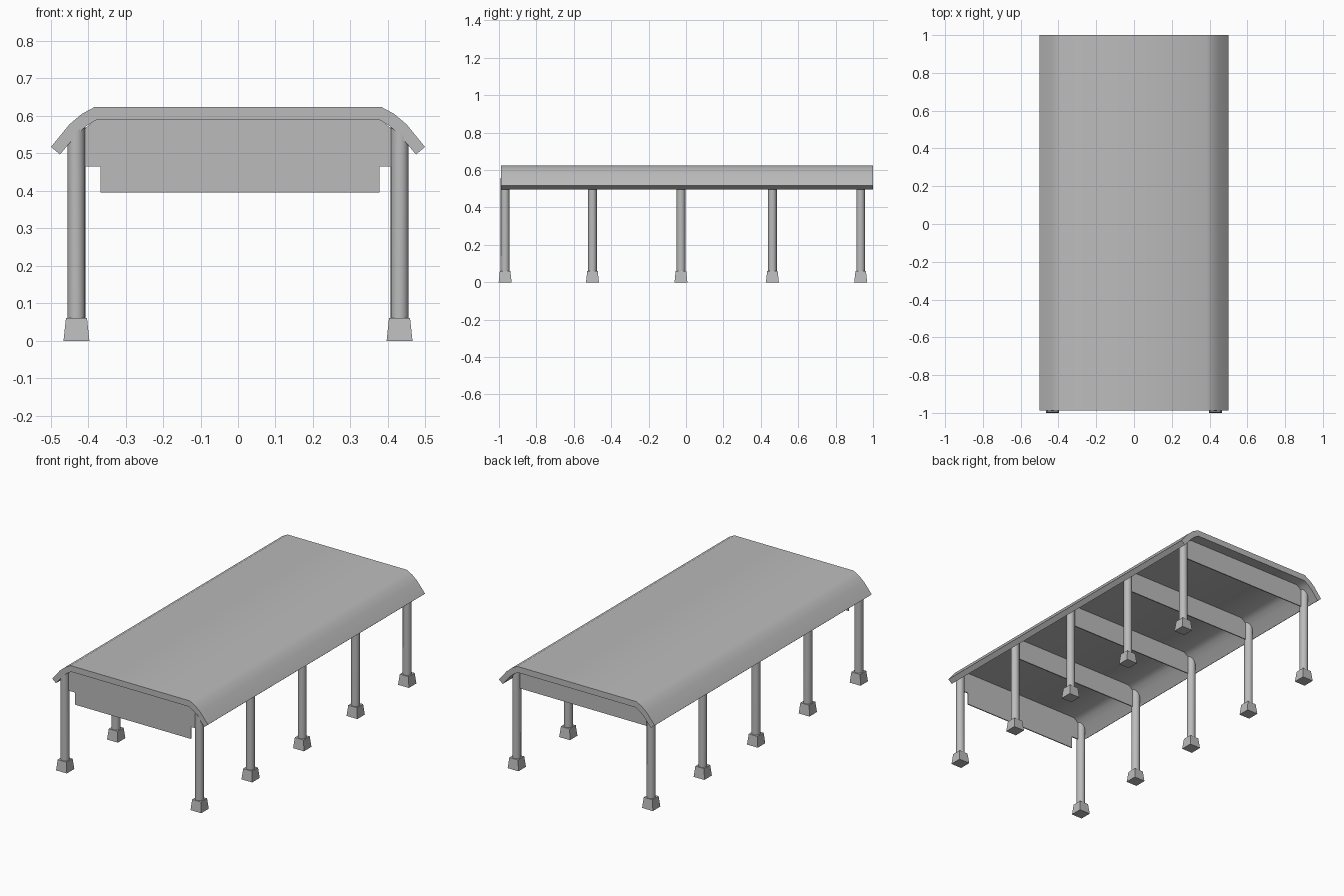
import bpy, bmesh, math

if "Cube" in bpy.data.objects:
    bpy.data.objects.remove(bpy.data.objects["Cube"])

grey = bpy.data.materials.new("light grey")
grey.diffuse_color = (0.5, 0.5, 0.5, 1)
grey.use_nodes = True
grey.node_tree.nodes["Principled BSDF"].inputs["Base Color"].default_value = grey.diffuse_color

POST_X = 0.431
POST_R = 0.0235
ROWS = [-0.967, -0.5, -0.027, 0.462, 0.934]


def finish(bm, name, smooth=None):
    bmesh.ops.recalc_face_normals(bm, faces=bm.faces)
    me = bpy.data.meshes.new(name)
    bm.to_mesh(me)
    bm.free()
    me.materials.append(grey)
    ob = bpy.data.objects.new(name, me)
    bpy.context.collection.objects.link(ob)
    if smooth:
        bpy.ops.object.select_all(action='DESELECT')
        ob.select_set(True)
        bpy.context.view_layer.objects.active = ob
        bpy.ops.object.shade_smooth_by_angle(angle=math.radians(smooth))
    return ob


def extrude_profile(pts, y0, y1, name, smooth=None):
    """Extrude an XZ outline along y."""
    bm = bmesh.new()
    face = bm.faces.new([bm.verts.new((x, y0, z)) for x, z in pts])
    res = bmesh.ops.extrude_face_region(bm, geom=[face])
    moved = [v for v in res["geom"] if isinstance(v, bmesh.types.BMVert)]
    bmesh.ops.translate(bm, verts=moved, vec=(0, y1 - y0, 0))
    return finish(bm, name, smooth)


# Roof shell with drooping eaves
outer = [(0.382, 0.624), (0.417, 0.605), (0.45, 0.577), (0.499, 0.517)]
inner = [(0.475, 0.497), (0.432, 0.548), (0.406, 0.572), (0.378, 0.589)]
half = outer + inner
extrude_profile(half + [(-x, z) for x, z in reversed(half)], -0.988, 1.0, "roof", 35)


def underside(x):
    """Height of a post top, just inside the sloped eave."""
    return 0.555 - (abs(x) - 0.432) * 1.05


# Posts with sloped tops, standing on tapered footings
for i, y in enumerate(ROWS):
    for side, x in (("left", -POST_X), ("right", POST_X)):
        bm = bmesh.new()
        bmesh.ops.create_cone(bm, cap_ends=True, segments=20,
                              radius1=POST_R, radius2=POST_R, depth=1)
        for v in bm.verts:
            top = v.co.z > 0
            v.co.x += x
            v.co.y += y
            v.co.z = underside(v.co.x) if top else 0.05
        finish(bm, f"{side}_post_{i + 1}", 35)

        bm = bmesh.new()
        bmesh.ops.create_cube(bm, size=1)
        for v in bm.verts:
            w = 0.056 if v.co.z > 0 else 0.069
            v.co = (x + v.co.x * w, y + v.co.y * w, 0.061 if v.co.z > 0 else 0)
        finish(bm, f"{side}_footing_{i + 1}")

# Cross beams between the posts; the front one is a deeper notched fascia
T = 0.003
for i, y in enumerate(ROWS):
    top = [(0.415, 0.56), (0.378, 0.592), (-0.378, 0.592), (-0.415, 0.56)]
    if i == 0:
        low = [(-0.415, 0.465), (-0.367, 0.465), (-0.367, 0.395),
               (0.377, 0.395), (0.377, 0.465), (0.415, 0.465)]
        extrude_profile(top + low, y - T, y + T, "front_fascia")
    else:
        low = [(-0.415, 0.465), (0.415, 0.465)]
        extrude_profile(top + low, y - T, y + T, f"cross_beam_{i + 1}")
